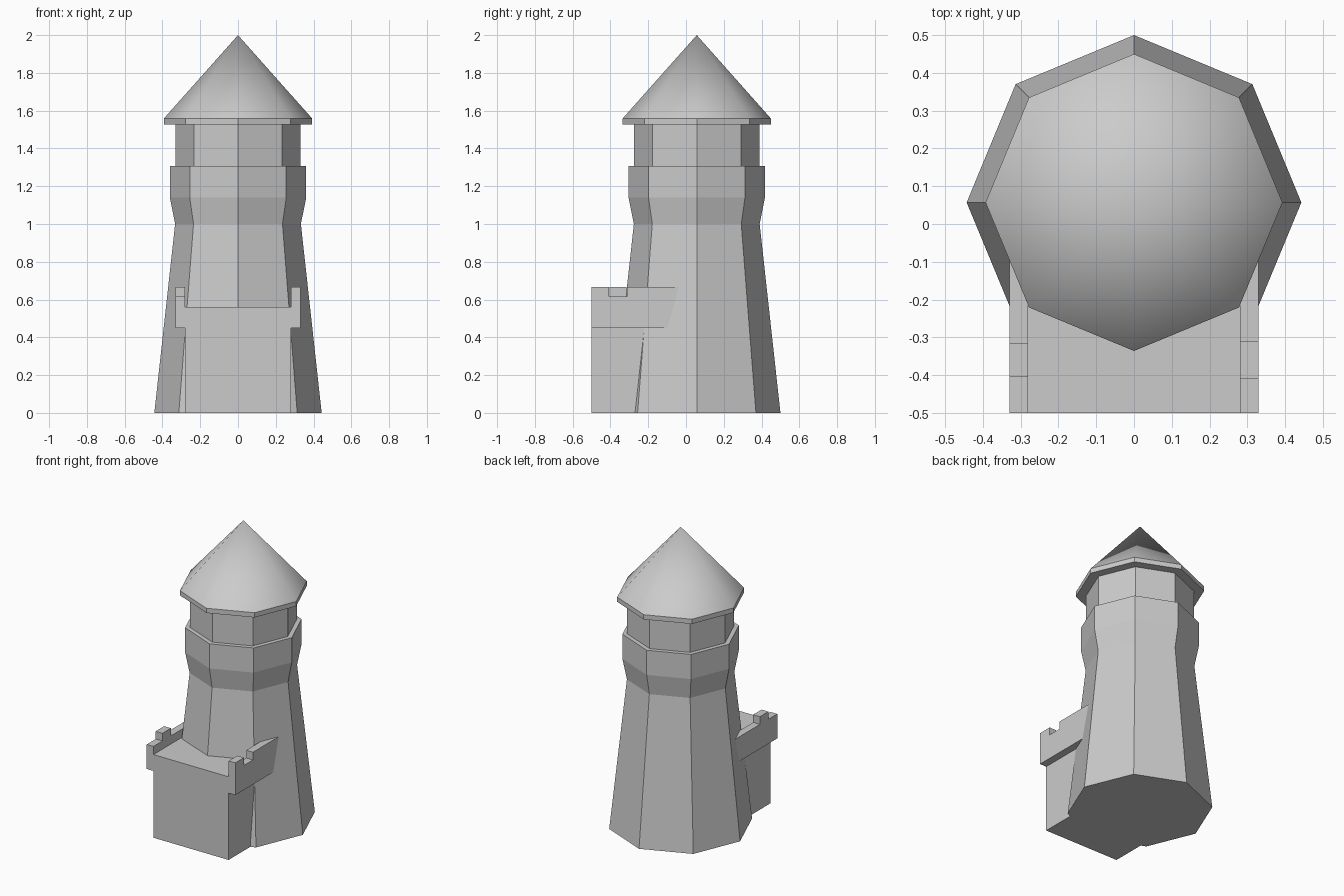
import bpy, bmesh
from math import cos, sin, pi

if "Cube" in bpy.data.objects:
    bpy.data.objects.remove(bpy.data.objects["Cube"])

CY = 0.057   # tower axis position in y
SIDES = 8


def finish(name, bm):
    bmesh.ops.recalc_face_normals(bm, faces=bm.faces)
    me = bpy.data.meshes.new(name)
    bm.to_mesh(me)
    bm.free()
    ob = bpy.data.objects.new(name, me)
    bpy.context.collection.objects.link(ob)
    return ob


def octagon_stack(name, profile, apex=None):
    """Stack octagonal rings given as (radius, z), closed by caps or an apex."""
    bm = bmesh.new()
    rings = [[bm.verts.new((r * cos(2 * pi * i / SIDES), CY + r * sin(2 * pi * i / SIDES), z))
              for i in range(SIDES)] for r, z in profile]
    for a, b in zip(rings, rings[1:]):
        for i in range(SIDES):
            j = (i + 1) % SIDES
            bm.faces.new((a[i], a[j], b[j], b[i]))
    bm.faces.new(rings[0][::-1])
    if apex is None:
        bm.faces.new(rings[-1])
    else:
        tip = bm.verts.new((0, CY, apex))
        for i in range(SIDES):
            f = bm.faces.new((rings[-1][i], rings[-1][(i + 1) % SIDES], tip))
            f.smooth = True
        for v in rings[-1]:              # keep the eave edge crisp
            for e in v.link_edges:
                if e.other_vert(v) in rings[-1]:
                    e.smooth = False
    return finish(name, bm)


def extrude_y(name, outline, y0, y1):
    """Extrude an (x, z) outline along y."""
    bm = bmesh.new()
    face = bm.faces.new([bm.verts.new((x, y0, z)) for x, z in outline])
    new = bmesh.ops.extrude_face_region(bm, geom=[face])["geom"]
    bmesh.ops.translate(bm, vec=(0, y1 - y0, 0),
                        verts=[v for v in new if isinstance(v, bmesh.types.BMVert)])
    return finish(name, bm)


# Tapered tower with flared gallery and lantern room
octagon_stack("tower", [(0.443, 0), (0.333, 1.0), (0.361, 1.14), (0.361, 1.306),
                        (0.331, 1.306), (0.331, 1.53)])

# Pointed roof with a thin eave
octagon_stack("roof", [(0.393, 1.526), (0.393, 1.558)], apex=2.0)

# Gatehouse block with overhanging side parapets
half = [(0.28, 0), (0.28, 0.45), (0.33, 0.45), (0.33, 0.615), (0.28, 0.615), (0.28, 0.56)]
# the parapet sits just outside the block, so its inner face lines up with the block side
extrude_y("gatehouse", half + [(-x, z) for x, z in reversed(half)], -0.5, -0.02)

# Merlons: the two sides alternate
for side, spans in ((1, [(-0.5, -0.408), (-0.312, -0.02)]), (-1, [(-0.405, -0.315)])):
    for y0, y1 in spans:
        extrude_y("merlon", [(side * x, z) for x, z in
                             ((0.28, 0.615), (0.33, 0.615), (0.33, 0.667), (0.28, 0.667))], y0, y1)
